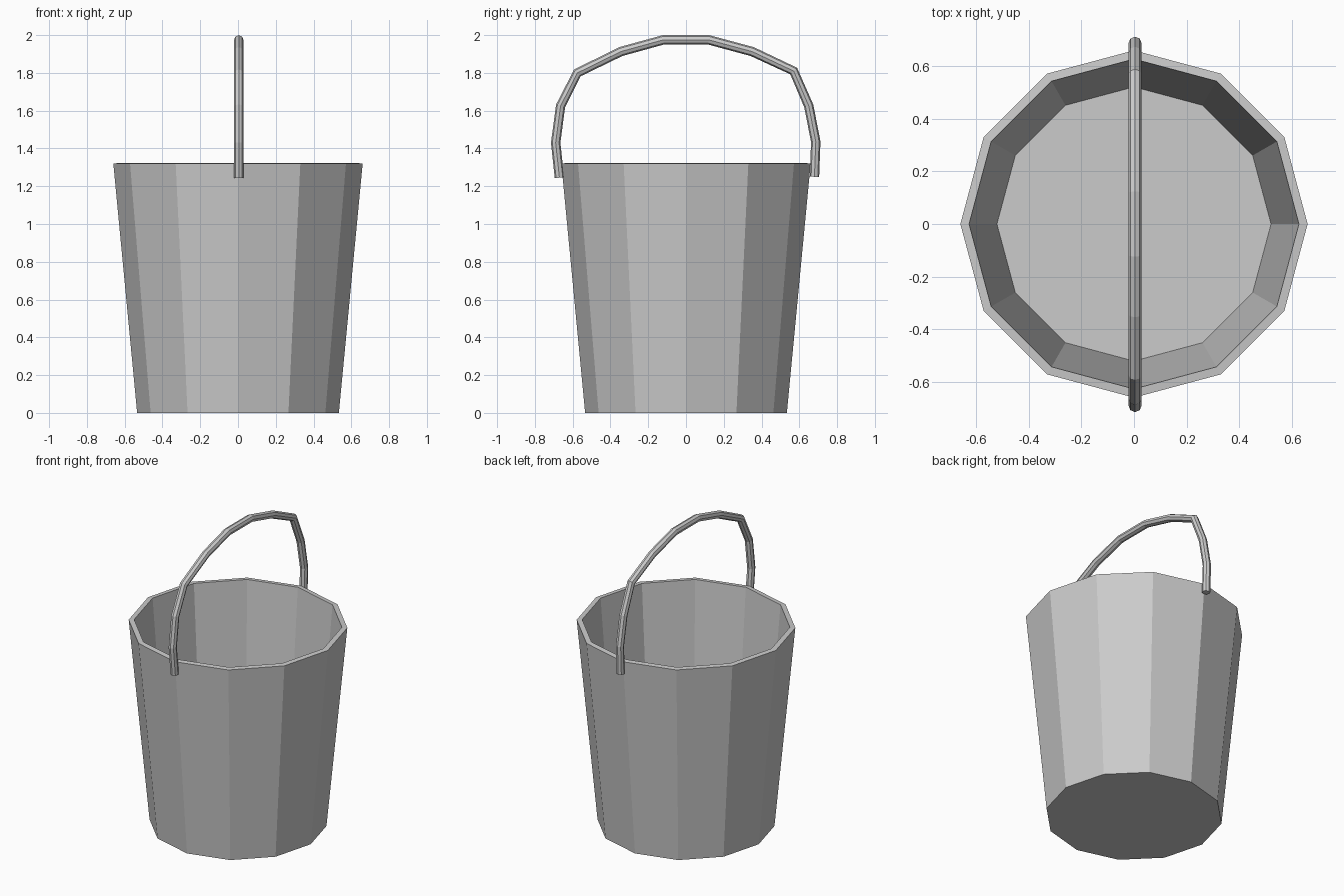
import bpy, bmesh, math

if "Cube" in bpy.data.objects:
    bpy.data.objects.remove(bpy.data.objects["Cube"])

SIDES = 12


def ring(bm, radius, z):
    return [bm.verts.new((radius * math.cos(2 * math.pi * i / SIDES),
                          radius * math.sin(2 * math.pi * i / SIDES), z))
            for i in range(SIDES)]


# Bucket: twelve-sided tapered shell, from underside over the rim to inner floor
profile = [(0.534, 0.0), (0.66, 1.32), (0.627, 1.323), (0.521, 0.03)]
bm = bmesh.new()
rings = [ring(bm, r, z) for r, z in profile]
for a, b in zip(rings, rings[1:]):
    for i in range(SIDES):
        j = (i + 1) % SIDES
        bm.faces.new((a[i], a[j], b[j], b[i]))
bm.faces.new(list(reversed(rings[0])))
bm.faces.new(rings[-1])
bmesh.ops.recalc_face_normals(bm, faces=bm.faces)
mesh = bpy.data.meshes.new("bucket")
bm.to_mesh(mesh)
bm.free()
bpy.context.collection.objects.link(bpy.data.objects.new("bucket", mesh))

# Handle: faceted tube along a slightly uneven arch of (y, z) points
path = [(-0.67, 1.245), (-0.69, 1.43), (-0.664, 1.625), (-0.575, 1.80),
        (-0.345, 1.913), (-0.12, 1.975), (0.12, 1.975), (0.35, 1.913),
        (0.57, 1.81), (0.65, 1.625), (0.687, 1.435), (0.68, 1.25)]
curve = bpy.data.curves.new("handle", 'CURVE')
curve.dimensions = '3D'
curve.bevel_depth = 0.025
curve.bevel_resolution = 2
curve.use_fill_caps = True
spline = curve.splines.new('POLY')
spline.points.add(len(path) - 1)
for point, (y, z) in zip(spline.points, path):
    point.co = (0.004, y, z, 1)
spline.use_smooth = False
bpy.context.collection.objects.link(bpy.data.objects.new("handle", curve))
